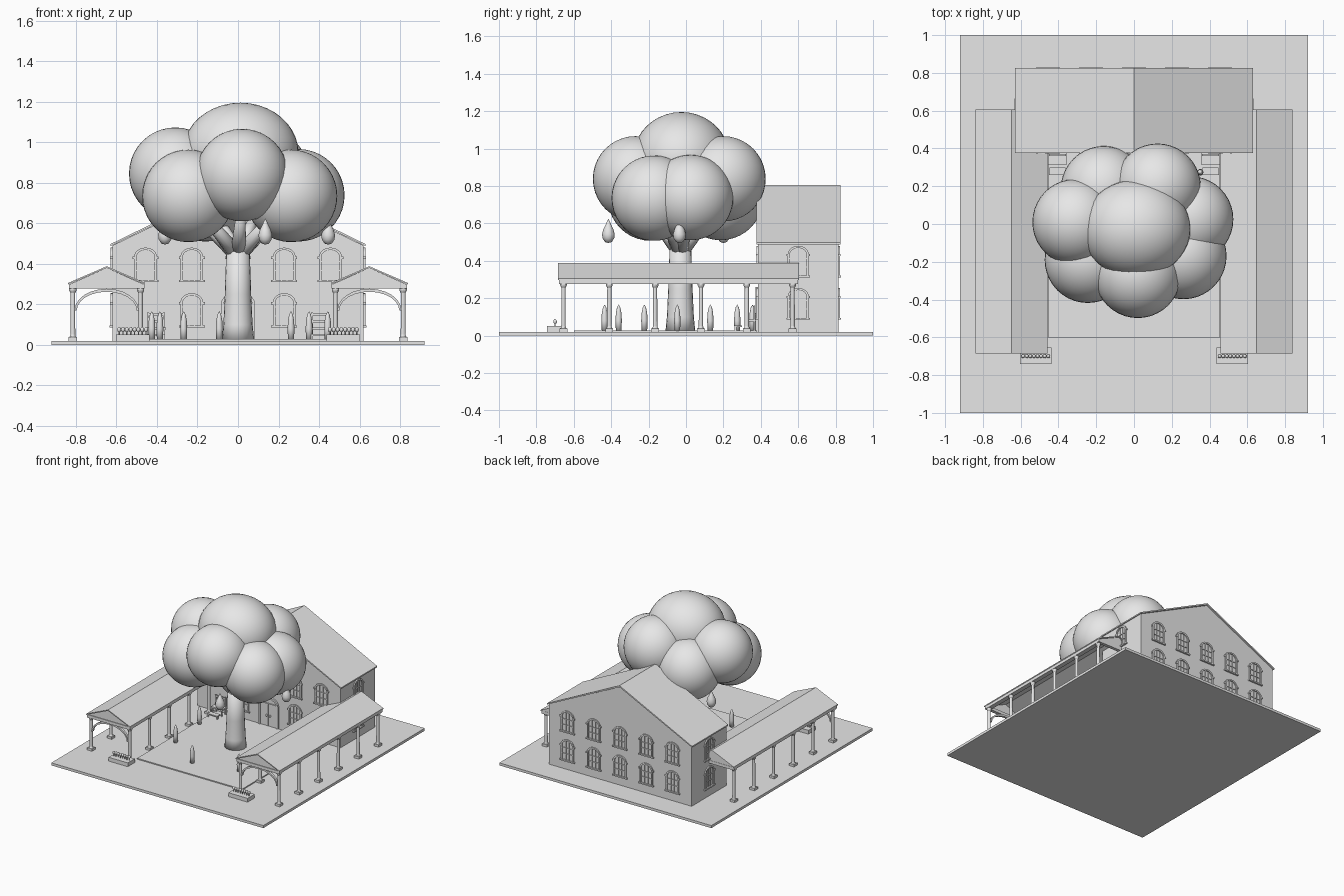
import bpy, bmesh, math
from mathutils import Vector, Matrix

if "Cube" in bpy.data.objects:
    bpy.data.objects.remove(bpy.data.objects["Cube"])

# one plain grey for everything
grey = bpy.data.materials.new("plain grey")
grey.use_nodes = True
TONE = (0.8, 0.8, 0.8, 1)
grey.diffuse_color = TONE
grey.node_tree.nodes["Principled BSDF"].inputs["Base Color"].default_value = TONE


def finish(name, bm, smooth=False, matrix=None):
    bmesh.ops.recalc_face_normals(bm, faces=bm.faces)
    if matrix:
        bm.transform(matrix)
    for f in bm.faces:
        f.smooth = smooth
    mesh = bpy.data.meshes.new(name)
    bm.to_mesh(mesh)
    bm.free()
    mesh.materials.append(grey)
    ob = bpy.data.objects.new(name, mesh)
    bpy.context.collection.objects.link(ob)
    return ob


def add_box(bm, x, y, z):
    size = Matrix.Diagonal((x[1] - x[0], y[1] - y[0], z[1] - z[0], 1))
    mid = Vector((sum(x) / 2, sum(y) / 2, sum(z) / 2))
    bmesh.ops.create_cube(bm, size=1, matrix=Matrix.Translation(mid) @ size)


def add_prism(bm, profile, y0, y1):
    """Extrude an x-z outline along y."""
    face = bm.faces.new([bm.verts.new((px, y0, pz)) for px, pz in profile])
    out = bmesh.ops.extrude_face_region(bm, geom=[face])["geom"]
    verts = [v for v in out if isinstance(v, bmesh.types.BMVert)]
    bmesh.ops.translate(bm, verts=verts, vec=(0, y1 - y0, 0))


def box(name, x, y, z):
    bm = bmesh.new()
    add_box(bm, x, y, z)
    return finish(name, bm)


def ball(name, centre, radii, segments=40):
    bm = bmesh.new()
    bmesh.ops.create_uvsphere(bm, u_segments=segments, v_segments=segments // 2, radius=1)
    return finish(name, bm, True, Matrix.Translation(centre) @ Matrix.Diagonal((*radii, 1)))


def lathe(name, profile, centre, steps=16, smooth=True):
    """Spin an r-z profile round a vertical axis."""
    bm = bmesh.new()
    vs = [bm.verts.new((r, 0, z)) for r, z in profile]
    edges = [bm.edges.new(p) for p in zip(vs, vs[1:])]
    bmesh.ops.spin(bm, geom=vs + edges, cent=(0, 0, 0), axis=(0, 0, 1),
                   angle=math.tau, steps=steps, use_duplicate=False)
    bmesh.ops.remove_doubles(bm, verts=bm.verts, dist=0.0001)
    return finish(name, bm, smooth, Matrix.Translation(centre))


def limb(name, a, b, r0, r1):
    a, b = Vector(a), Vector(b)
    bm = bmesh.new()
    bmesh.ops.create_cone(bm, cap_ends=True, segments=12, radius1=r0, radius2=r1, depth=(b - a).length)
    turn = (b - a).to_track_quat("Z", "Y").to_matrix().to_4x4()
    return finish(name, bm, True, Matrix.Translation((a + b) / 2) @ turn)


def arch_line(half, spring, rise, n=12):
    """Points of an elliptical arch, from right to left."""
    return [(half * math.cos(math.pi * i / n), spring + rise * math.sin(math.pi * i / n))
            for i in range(n + 1)]


def add_ring(bm, outer, inner, y0, y1):
    for i in range(len(outer) - 1):
        add_prism(bm, [outer[i], outer[i + 1], inner[i + 1], inner[i]], y0, y1)


# ground and courtyard
box("ground", (-0.92, 0.92), (-1, 1), (0, 0.02))
box("courtyard", (-0.455, 0.455), (-0.6, 0.38), (0.02, 0.028))

# main building
bm = bmesh.new()
add_prism(bm, [(-0.62, 0.02), (0.62, 0.02), (0.62, 0.49), (0, 0.79), (-0.62, 0.49)], 0.385, 0.815)
finish("building_walls", bm)
bm = bmesh.new()
add_prism(bm, [(-0.63, 0.487), (-0.63, 0.497), (0, 0.805), (0.63, 0.497), (0.63, 0.487), (0, 0.793)], 0.377, 0.825)
finish("building_roof", bm)


def window(name, matrix):
    """Arched window facing -y, with its sill at z = 0."""
    bm = bmesh.new()
    outer = [(0.056, 0.01)] + arch_line(0.056, 0.125, 0.045) + [(-0.056, 0.01)]
    inner = [(0.044, 0.01)] + arch_line(0.044, 0.125, 0.033) + [(-0.044, 0.01)]
    add_ring(bm, outer, inner, -0.009, 0.002)
    add_box(bm, (-0.064, 0.064), (-0.013, 0.002), (0, 0.01))
    for s in (-1, 1):
        add_box(bm, (s * 0.058 - 0.006, s * 0.058 + 0.006), (-0.011, 0.002), (0.115, 0.127))
        add_box(bm, (s * 0.014 - 0.002, s * 0.014 + 0.002), (-0.006, 0.002), (0.01, 0.155))
    for z in (0.055, 0.1):
        add_box(bm, (-0.044, 0.044), (-0.006, 0.002), (z, z + 0.004))
    finish(name, bm, matrix=matrix)


def place(x, y, z, turn):
    return Matrix.Translation((x, y, z)) @ Matrix.Rotation(turn, 4, "Z")


GAP = 0.228
for floor, z in (("lower", 0.085), ("upper", 0.31)):
    for i in range(-2, 3):
        window(f"{floor}_back_window", place(i * GAP, 0.815, z, math.pi))
        if floor == "upper" or abs(i) == 1:
            window(f"{floor}_front_window", place(i * GAP, 0.385, z, 0))
    for s in (-1, 1):
        window(f"{floor}_side_window", place(s * 0.62, 0.6, z, s * math.pi / 2))

# front door
bm = bmesh.new()
outer = [(0.085, 0.02)] + arch_line(0.085, 0.2, 0.06) + [(-0.085, 0.02)]
inner = [(0.07, 0.02)] + arch_line(0.07, 0.2, 0.045) + [(-0.07, 0.02)]
add_ring(bm, outer, inner, 0.372, 0.39)
for s in (-1, 1):
    add_box(bm, (min(s * 0.003, s * 0.068), max(s * 0.003, s * 0.068)), (0.379, 0.39), (0.02, 0.2))
add_box(bm, (-0.07, 0.07), (0.376, 0.39), (0.196, 0.204))
finish("front_door", bm)
for s in (-1, 1):
    ball("door_knob", (s * 0.015, 0.375, 0.11), (0.008,) * 3, 12)

# two covered walks
COLUMN = [(0, 0.02), (0.021, 0.02), (0.021, 0.036), (0.014, 0.042), (0.012, 0.05),
          (0.011, 0.255), (0.018, 0.268), (0.018, 0.278), (0, 0.278)]
for s, side in ((-1, "right"), (1, "left")):
    cx = s * 0.648
    bm = bmesh.new()
    add_prism(bm, [(cx - 0.19, 0.298), (cx - 0.19, 0.306), (cx, 0.388), (cx + 0.19, 0.306), (cx + 0.19, 0.298), (cx, 0.38)],
              -0.685, 0.605)
    finish(f"{side}_walk_roof", bm)
    bm = bmesh.new()
    for y in (-0.675, 0.59):
        add_prism(bm, [(cx - 0.185, 0.298), (cx, 0.38), (cx + 0.185, 0.298)], y, y + 0.008)
    for y in (-0.68, 0.575):
        add_box(bm, (cx - 0.187, cx + 0.187), (y, y + 0.025), (0.277, 0.3))
    for d in (-0.167, 0.167):
        add_box(bm, (cx + d - 0.018, cx + d + 0.018), (-0.675, 0.595), (0.277, 0.3))
    finish(f"{side}_walk_beams", bm)
    bm = bmesh.new()
    add_ring(bm, arch_line(0.158, 0.17, 0.107), arch_line(0.148, 0.17, 0.092), -0.664, -0.646)
    finish(f"{side}_walk_arch", bm, matrix=Matrix.Translation((cx, 0, 0)))
    for i in range(6):
        for d in (-0.167, 0.167):
            y = -0.655 + 0.245 * i
            lathe(f"{side}_walk_column", COLUMN, (cx + d, y, 0), 12, False)
            box("column_plinth", (cx + d - 0.021, cx + d + 0.021), (y - 0.021, y + 0.021), (0.02, 0.038))

    # flower bed by the walk entrance
    bx = s * 0.52
    box(f"{side}_flower_bed", (bx - 0.083, bx + 0.083), (-0.742, -0.655), (0.02, 0.05))
    for i in range(8):
        fx = bx + (i - 3.5) * 0.019
        limb("flower_stem", (fx, -0.7, 0.05), (fx, -0.7, 0.07), 0.003, 0.003)
        ball("flower_head", (fx, -0.7, 0.075), (0.0098, 0.0098, 0.013), 12)

    # chair against the building
    c = s * 0.405
    bm = bmesh.new()
    add_box(bm, (c - 0.05, c + 0.05), (0.315, 0.375), (0.075, 0.085))
    add_box(bm, (c - 0.042, c + 0.042), (0.26, 0.3), (0.045, 0.053))
    for d in (-0.04, 0.04):
        for y in (0.265, 0.32, 0.365):
            top = 0.05 if y < 0.3 else 0.08 if y < 0.35 else 0.16
            add_box(bm, (c + d - 0.005, c + d + 0.005), (y - 0.005, y + 0.005), (0.02, top))
    for z in (0.11, 0.145):
        add_box(bm, (c - 0.045, c + 0.045), (0.362, 0.37), (z, z + 0.012))
    finish(f"{side}_chair", bm)

# ring of pointed bollards
BOLLARD = [(0, 0.025), (0.015, 0.025), (0.017, 0.08), (0.015, 0.12), (0.009, 0.15), (0, 0.166)]
for angle in (-150, -102, -54, -6, 38, 127, 163):
    a = math.radians(angle)
    lathe("bollard", BOLLARD, (0.445 * math.cos(a), 0.445 * math.sin(a), 0))

# tree
TRUNK = [(0, 0.02), (0.08, 0.02), (0.072, 0.1), (0.065, 0.25), (0.058, 0.46), (0, 0.48)]
lathe("trunk", TRUNK, (0, -0.03, 0), 20)
CLUMPS = [(0.02, -0.27, 0.838), (-0.245, -0.19, 0.735), (0.262, -0.17, 0.735), (0.298, 0.025, 0.738),
          (-0.31, 0.01, 0.845), (-0.16, 0.185, 0.738), (0.125, 0.198, 0.838)]
for p in CLUMPS:
    ball("leaf_clump", p, (0.228,) * 3)
    limb("branch", (0, -0.03, 0.44), (p[0] * 0.75, p[1] * 0.75, 0.66), 0.04, 0.022)
ball("leaf_crown", (0.012, -0.025, 0.945), (0.287, 0.26, 0.25))

# hanging drops
DROP = [(0, -0.055), (0.018, -0.05), (0.031, -0.03), (0.034, -0.008), (0.027, 0.018),
        (0.014, 0.045), (0.005, 0.065), (0, 0.075)]
for x, y in ((0.135, -0.415), (0.445, -0.035), (-0.36, 0.2)):
    lathe("hanging_drop", DROP, (x, y, 0.55), 20)
